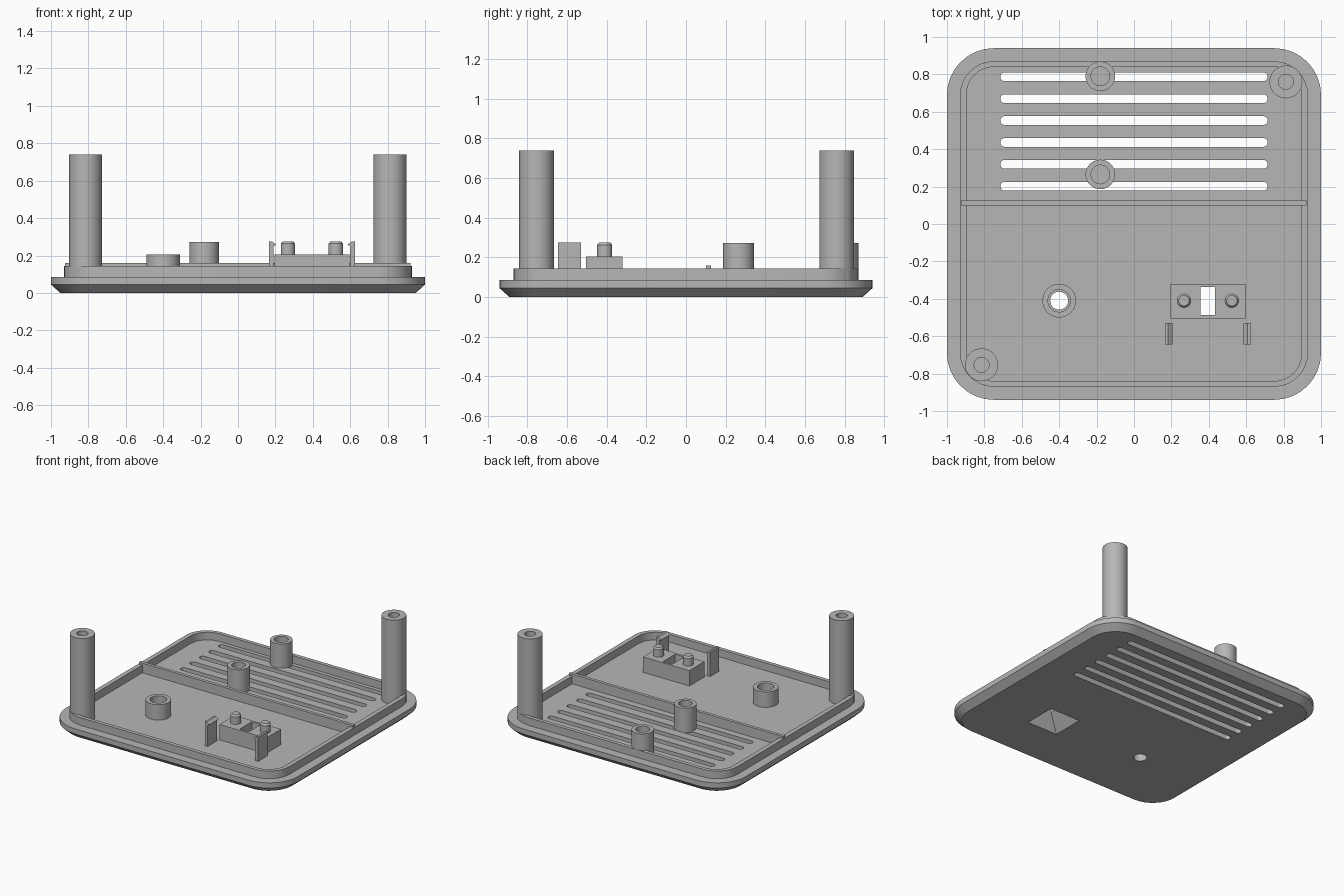
import bpy, bmesh, math

if "Cube" in bpy.data.objects:
    bpy.data.objects.remove(bpy.data.objects["Cube"])

grey = bpy.data.materials.new("plain grey")
grey.use_nodes = True
colour = (0.47, 0.47, 0.47, 1)
grey.diffuse_color = colour
grey.node_tree.nodes["Principled BSDF"].inputs["Base Color"].default_value = colour

FLOOR = 0.085
SUNK = FLOOR - 0.005


def outline(hx, hy, r, seg):
    """Rounded rectangle; seg 0 gives square corners."""
    pts = []
    for k, (sx, sy) in enumerate([(1, 1), (-1, 1), (-1, -1), (1, -1)]):
        if seg == 0:
            pts.append((sx * hx, sy * hy))
            continue
        full = abs(hx - r) < 1e-6 and abs(hy - r) < 1e-6
        for i in range(seg if full else seg + 1):
            a = (k + i / seg) * math.pi / 2
            pts.append((sx * (hx - r) + r * math.cos(a),
                        sy * (hy - r) + r * math.sin(a)))
    return pts


def loft(name, centre, rings, seg=8):
    """Join rings of (half width, half depth, radius, z) and cap both ends."""
    bm = bmesh.new()
    loops = []
    for hx, hy, r, z in rings:
        loops.append([bm.verts.new((x + centre[0], y + centre[1], z))
                      for x, y in outline(hx, hy, r, seg)])
    n = len(loops[0])
    for a, b in zip(loops, loops[1:]):
        for i in range(n):
            j = (i + 1) % n
            bm.faces.new((a[i], a[j], b[j], b[i]))
    bm.faces.new(loops[0][::-1])
    bm.faces.new(loops[-1])
    bmesh.ops.recalc_face_normals(bm, faces=bm.faces)
    return finish(name, bm)


def finish(name, bm):
    mesh = bpy.data.meshes.new(name)
    bm.to_mesh(mesh)
    bm.free()
    mesh.materials.append(grey)
    ob = bpy.data.objects.new(name, mesh)
    bpy.context.collection.objects.link(ob)
    return ob


def turned(name, centre, profile):
    """Round part from (radius, z) pairs."""
    return loft(name, centre, [(r, r, r, z) for r, z in profile], 10)


def block(name, x0, x1, y0, y1, z0, z1):
    hx, hy = (x1 - x0) / 2, (y1 - y0) / 2
    return loft(name, (x0 + hx, y0 + hy), [(hx, hy, 0, z0), (hx, hy, 0, z1)], 0)


def cut(target, cutters):
    for c in cutters:
        c.hide_render = True
        c.hide_viewport = False
        m = target.modifiers.new("cut", 'BOOLEAN')
        m.operation, m.solver, m.object = 'DIFFERENCE', 'EXACT', c
    bpy.context.view_layer.update()
    graph = bpy.context.evaluated_depsgraph_get()
    mesh = bpy.data.meshes.new_from_object(target.evaluated_get(graph))
    target.modifiers.clear()
    target.data = mesh


# Cover plate: chamfered edge, raised rim and recessed floor
plate = loft("cover_plate", (0, 0), [
    (0.95, 0.89, 0.20, 0), (1, 0.94, 0.25, 0.045), (1, 0.94, 0.25, FLOOR),
    (0.93, 0.87, 0.18, FLOOR), (0.93, 0.87, 0.18, 0.145),
    (0.895, 0.84, 0.145, 0.145), (0.895, 0.84, 0.145, FLOOR)])

# Switch support block
SWITCH = (0.395, -0.412)
switch_block = block("switch_block", 0.195, 0.595, -0.505, -0.32, SUNK, 0.205)

# Openings: vent slots, round hole and tapered switch window
slots = [loft("slot_cutter", (0, 0.202 + 0.117 * i),
              [(0.715, 0.0235, 0.0234, -0.1), (0.715, 0.0235, 0.0234, 0.12)], 5)
         for i in range(6)]
hole = turned("hole_cutter", (-0.4, -0.41), [(0.048, -0.1), (0.048, 0.2)])
window = loft("window_cutter", SWITCH, [
    (0.13, 0.125, 0, -0.02), (0.13, 0.125, 0, 0),
    (0.039, 0.075, 0, 0.12), (0.039, 0.075, 0, 0.3)], 0)
cut(plate, slots + [hole, window])
cut(switch_block, [window])
for c in slots + [hole, window]:
    bpy.data.objects.remove(c)

# Divider across the floor
block("divider", -0.925, 0.922, 0.1, 0.125, SUNK, 0.16)


# Hollow posts with blind holes
def post(name, centre, r, bore, top, bottom):
    return turned(name, centre, [(r, SUNK), (r, top), (bore, top), (bore, bottom)])


rounds = [
    post("left_tall_post", (0.812, 0.76), 0.088, 0.04, 0.74, 0.2),
    post("right_tall_post", (-0.815, -0.753), 0.088, 0.04, 0.74, 0.2),
    post("rear_short_post", (-0.18, 0.79), 0.079, 0.05, 0.273, 0.1),
    post("middle_short_post", (-0.18, 0.265), 0.079, 0.05, 0.273, 0.1)]

# Open collar round the hole: a closed ring
collar = turned("hole_collar", (-0.4, -0.41),
                [(0.06, FLOOR), (0.09, FLOOR), (0.09, 0.205), (0.06, 0.205), (0.06, FLOOR)])
bm = bmesh.new()
bm.from_mesh(collar.data)
bmesh.ops.delete(bm, geom=[f for f in bm.faces if len(f.verts) > 4], context='FACES_ONLY')
bmesh.ops.remove_doubles(bm, verts=bm.verts, dist=1e-5)
bmesh.ops.recalc_face_normals(bm, faces=bm.faces)
bm.to_mesh(collar.data)
bm.free()
rounds.append(collar)

# Pegs and hooked clips on both sides of the switch
for side, word in ((-1, "right"), (1, "left")):
    rounds.append(turned(word + "_peg", (SWITCH[0] + side * 0.128, -0.41), [
        (0.038, 0.2), (0.038, 0.263), (0.028, 0.276)]))
    bm = bmesh.new()
    profile = [(0.23, SUNK), (0.23, 0.275), (0.213, 0.275), (0.19, 0.258),
               (0.205, 0.25), (0.205, SUNK)]
    face = bm.faces.new([bm.verts.new((SWITCH[0] + side * x, -0.645, z))
                         for x, z in profile])
    moved = bmesh.ops.extrude_face_region(bm, geom=[face])["geom"]
    bmesh.ops.translate(bm, vec=(0, 0.115, 0),
                        verts=[v for v in moved if isinstance(v, bmesh.types.BMVert)])
    bmesh.ops.recalc_face_normals(bm, faces=bm.faces)
    finish(word + "_clip", bm)

# Smooth the round sides, keep edges sharp
bpy.ops.object.select_all(action='DESELECT')
for ob in rounds + [plate]:
    ob.select_set(True)
    bpy.context.view_layer.objects.active = ob
bpy.ops.object.shade_smooth_by_angle(angle=math.radians(30))
